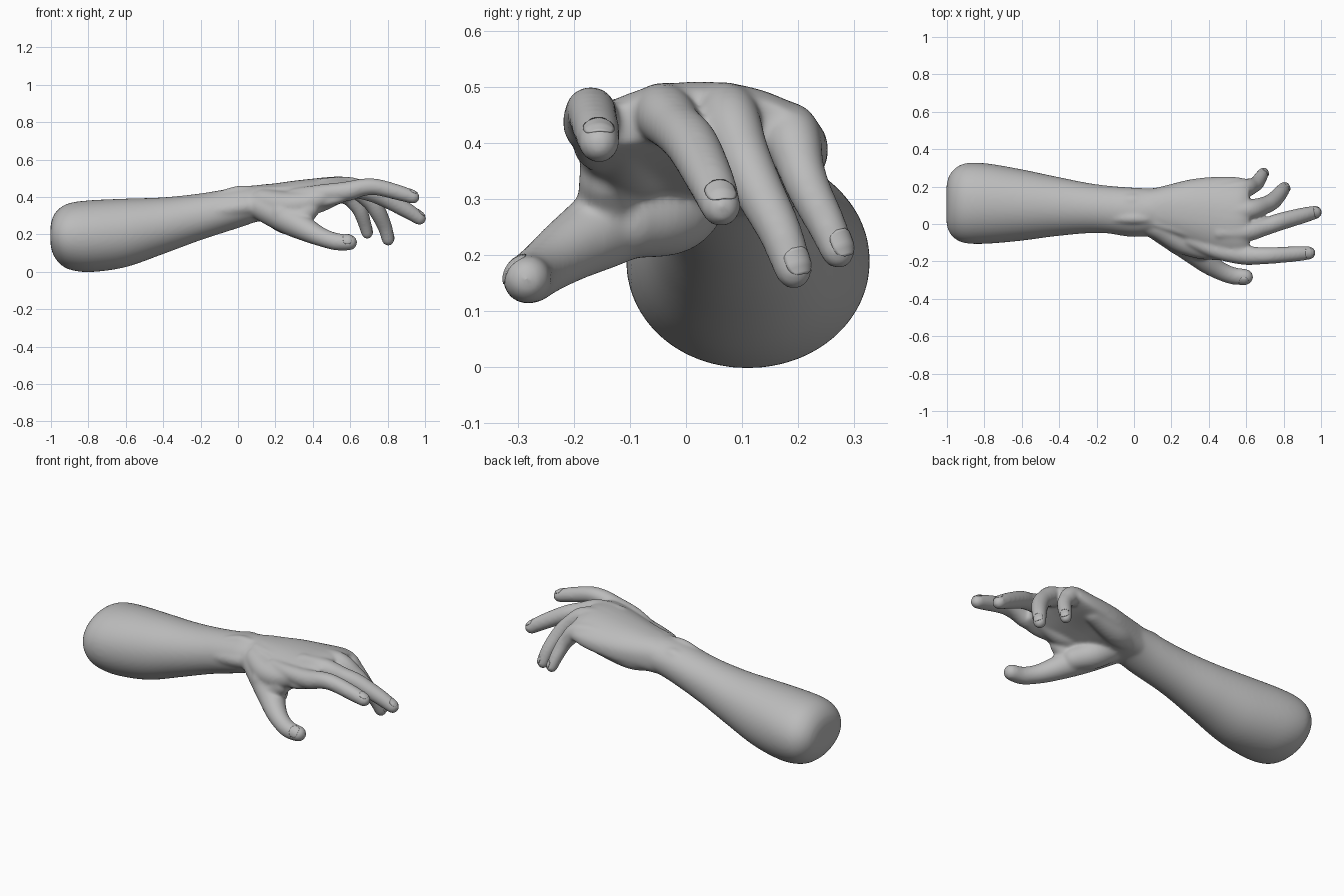
import bpy, bmesh, math
from mathutils import Vector

skin = bpy.data.materials.new("grey_clay")
skin.diffuse_color = (0.5, 0.5, 0.5, 1)


def spline(rows, steps=6):
    """Catmull-Rom interpolation through rows of numbers."""
    rows = [Vector(r) for r in rows]
    out = []
    for i in range(len(rows) - 1):
        p0, p1, p2 = rows[max(i - 1, 0)], rows[i], rows[i + 1]
        p3 = rows[min(i + 2, len(rows) - 1)]
        for k in range(steps):
            t = k / steps
            out.append(0.5 * (2 * p1 + (p2 - p0) * t
                              + (2 * p0 - 5 * p1 + 4 * p2 - p3) * t ** 2
                              + (3 * p1 - p0 - 3 * p2 + p3) * t ** 3))
    return out + [rows[-1]]


def skin_rings(bm, rings):
    """Bridge closed rings of points and cap both ends."""
    vs = [[bm.verts.new(p) for p in ring] for ring in rings]
    n = len(vs[0])
    for a, b in zip(vs, vs[1:]):
        for i in range(n):
            j = (i + 1) % n
            bm.faces.new((a[i], a[j], b[j], b[i]))
    bm.faces.new(vs[0][::-1])
    bm.faces.new(vs[-1])


def tube(bm, rows, grow=0.0, n=24):
    """Round limb through (x, y, z, radius) rows with domed ends."""
    pts = spline(rows)
    c = [p.to_3d() for p in pts]
    r = [p[3] + grow for p in pts]
    d0, d1 = (c[1] - c[0]).normalized(), (c[-1] - c[-2]).normalized()
    arc = [math.radians(a) for a in (15, 30, 45, 60, 75, 86)]
    c = ([c[0] - d0 * r[0] * math.sin(a) for a in reversed(arc)] + c
         + [c[-1] + d1 * (r[-1] + grow) * math.sin(a) for a in arc])
    r = ([r[0] * math.cos(a) for a in reversed(arc)] + r
         + [r[-1] * math.cos(a) for a in arc])
    rings, last = [], d0
    u = d0.cross(Vector((0.1, 0.2, 1))).normalized()
    for i in range(len(c)):
        d = (c[min(i + 1, len(c) - 1)] - c[max(i - 1, 0)]).normalized()
        u = last.rotation_difference(d) @ u
        v, last = d.cross(u), d
        rings.append([c[i] + r[i] * (u * math.cos(2 * math.pi * k / n)
                                     + v * math.sin(2 * math.pi * k / n))
                      for k in range(n)])
    skin_rings(bm, rings)


def loft(bm, rows, n=48, power=0.98):
    """Cross-sections (x, y min, y max, z min, z max, arch) along x."""
    rings = []
    for x, y0, y1, z0, z1, arch in spline(rows):
        ring = []
        for k in range(n):
            a = 2 * math.pi * k / n
            cy, cz = [math.copysign(abs(f) ** power, f)
                      for f in (math.cos(a), math.sin(a))]
            ring.append(Vector((x, (y0 + y1) / 2 + cy * (y1 - y0) / 2,
                                (z0 + z1) / 2 + cz * (z1 - z0) / 2 - arch * cy * cy)))
        rings.append(ring)
    skin_rings(bm, rings)


def make(name, bm):
    bmesh.ops.recalc_face_normals(bm, faces=bm.faces)
    me = bpy.data.meshes.new(name)
    bm.to_mesh(me)
    bm.free()
    me.materials.append(skin)
    for p in me.polygons:
        p.use_smooth = True
    ob = bpy.data.objects.new(name, me)
    bpy.context.collection.objects.link(ob)
    return ob


bm = bmesh.new()

# forearm and wrist
loft(bm, [(-1.002, 0.0, 0.21, 0.14, 0.25, 0), (-0.987, -0.045, 0.26, 0.09, 0.3, 0),
          (-0.95, -0.084, 0.303, 0.04, 0.343, 0), (-0.89, -0.104, 0.326, 0.009, 0.37, 0),
          (-0.78, -0.105, 0.323, -0.001, 0.383, 0), (-0.6, -0.089, 0.292, 0.025, 0.391, 0),
          (-0.4, -0.063, 0.25, 0.095, 0.398, 0), (-0.2, -0.048, 0.212, 0.169, 0.419, 0),
          (0.0, -0.061, 0.194, 0.234, 0.452, 0), (0.12, -0.05, 0.192, 0.274, 0.465, 0.01),
          (0.2, -0.05, 0.2, 0.29, 0.47, 0.015)])

# palm with an arched back
loft(bm, [(0.04, -0.04, 0.18, 0.265, 0.445, 0), (0.12, -0.055, 0.194, 0.27, 0.465, 0.01),
          (0.2, -0.08, 0.214, 0.28, 0.473, 0.015), (0.3, -0.12, 0.238, 0.298, 0.487, 0.025),
          (0.4, -0.16, 0.25, 0.327, 0.498, 0.035), (0.5, -0.196, 0.254, 0.357, 0.508, 0.045),
          (0.57, -0.2, 0.248, 0.385, 0.508, 0.045), (0.615, -0.187, 0.233, 0.407, 0.492, 0.04)],
     power=0.8)

# fingers and thumb: knuckle to tip
digits = {
    "index": [(0.3, -0.085, 0.405, 0.038), (0.44, -0.14, 0.42, 0.044), (0.58, -0.165, 0.43, 0.05),
              (0.66, -0.17, 0.45, 0.045), (0.74, -0.168, 0.453, 0.042), (0.86, -0.16, 0.423, 0.039),
              (0.933, -0.155, 0.4, 0.034)],
    "middle": [(0.46, -0.045, 0.455, 0.045), (0.6, -0.04, 0.452, 0.052), (0.7, -0.015, 0.425, 0.045),
               (0.78, 0.012, 0.395, 0.045), (0.9, 0.045, 0.33, 0.04), (0.968, 0.062, 0.287, 0.034)],
    "ring": [(0.46, 0.065, 0.455, 0.045), (0.61, 0.075, 0.45, 0.052), (0.7, 0.1, 0.385, 0.045),
             (0.745, 0.125, 0.325, 0.043), (0.785, 0.168, 0.24, 0.037), (0.802, 0.191, 0.175, 0.032)],
    "little": [(0.44, 0.17, 0.425, 0.045), (0.575, 0.187, 0.415, 0.05), (0.635, 0.205, 0.355, 0.04),
               (0.658, 0.22, 0.315, 0.037), (0.678, 0.25, 0.255, 0.033), (0.69, 0.27, 0.208, 0.029)],
    "thumb": [(0.1, 0.0, 0.36, 0.068), (0.2, -0.055, 0.315, 0.078), (0.3, -0.125, 0.262, 0.074),
              (0.39, -0.205, 0.212, 0.057), (0.46, -0.25, 0.18, 0.047), (0.53, -0.277, 0.16, 0.044),
              (0.592, -0.283, 0.157, 0.041)],
}
for rows in digits.values():
    tube(bm, rows, 0.0025)

# thumb pad, heel of the palm, and pad below the index knuckle
tube(bm, [(0.14, 0.03, 0.335, 0.06), (0.25, -0.02, 0.28, 0.076), (0.32, -0.1, 0.26, 0.066)])
tube(bm, [(0.12, 0.12, 0.335, 0.055), (0.25, 0.15, 0.34, 0.07), (0.42, 0.18, 0.378, 0.062)])
tube(bm, [(0.3, -0.06, 0.36, 0.06), (0.41, -0.095, 0.375, 0.066), (0.53, -0.11, 0.42, 0.058)])

# web between thumb and index
tube(bm, [(0.14, -0.015, 0.375, 0.07), (0.25, -0.08, 0.355, 0.075), (0.36, -0.12, 0.365, 0.068),
          (0.46, -0.145, 0.403, 0.05)])
tube(bm, [(0.24, -0.09, 0.31, 0.075), (0.33, -0.13, 0.295, 0.06), (0.385, -0.14, 0.335, 0.052)])

# wrist bone and back tendons
tube(bm, [(-0.1, 0.12, 0.382, 0.03), (-0.01, 0.12, 0.398, 0.046), (0.08, 0.12, 0.4, 0.035)])
tube(bm, [(-0.12, 0.03, 0.397, 0.025), (0.0, 0.03, 0.428, 0.032), (0.11, 0.03, 0.428, 0.026)])
tube(bm, [(-0.2, -0.0, 0.31, 0.035), (-0.02, -0.022, 0.34, 0.047), (0.12, -0.01, 0.36, 0.05)])
for y0, y1, z1 in ((0.0, -0.15, 0.445), (0.035, -0.04, 0.48),
                   (0.08, 0.07, 0.48), (0.12, 0.175, 0.445)):
    tube(bm, [(0.12, y0, 0.439, 0.018), (0.35, (y0 + y1) / 2, 0.468 - abs(y1 - 0.03) * 0.14, 0.018),
              (0.56, y1, z1, 0.028)])

arm = make("forearm_and_hand", bm)
rm = arm.modifiers.new("blend_parts", 'REMESH')
rm.mode = 'VOXEL'
rm.voxel_size = 0.0075
rm.use_smooth_shade = True
sm = arm.modifiers.new("soften", 'SMOOTH')
sm.factor = 0.5
sm.iterations = 18

# curved nail plates on the fingertips
for name, rows in digits.items():
    a, b = Vector(rows[-2]), Vector(rows[-1])
    tip, d = b.to_3d(), (b.to_3d() - a.to_3d()).normalized()
    slope = (b[3] - a[3]) / (b - a).to_3d().length
    up = Vector((0, -0.8, 0.6)) if name == "thumb" else Vector((0.3, 0, 1))
    up = (up - d * up.dot(d)).normalized()
    side = d.cross(up)
    bm = bmesh.new()
    grid = []
    for i in range(11):
        t = -1 + i / 5
        s = -0.004 + 0.024 * t
        spread = 0.85 * max(1 - abs(t) ** 4, 0.12) ** 0.5
        r = b[3] + slope * s + 0.0012 - 0.007 * max(t - 0.2, 0)
        grid.append([bm.verts.new(tip + d * s + r * (up * math.cos(spread * k / 5)
                                                     + side * math.sin(spread * k / 5)))
                     for k in range(-5, 6)])
    for g, h in zip(grid, grid[1:]):
        for k in range(10):
            bm.faces.new((g[k], g[k + 1], h[k + 1], h[k]))
    nail = make(name + "_nail", bm)
    sol = nail.modifiers.new("thickness", 'SOLIDIFY')
    sol.thickness = 0.004
    sol.offset = 0
